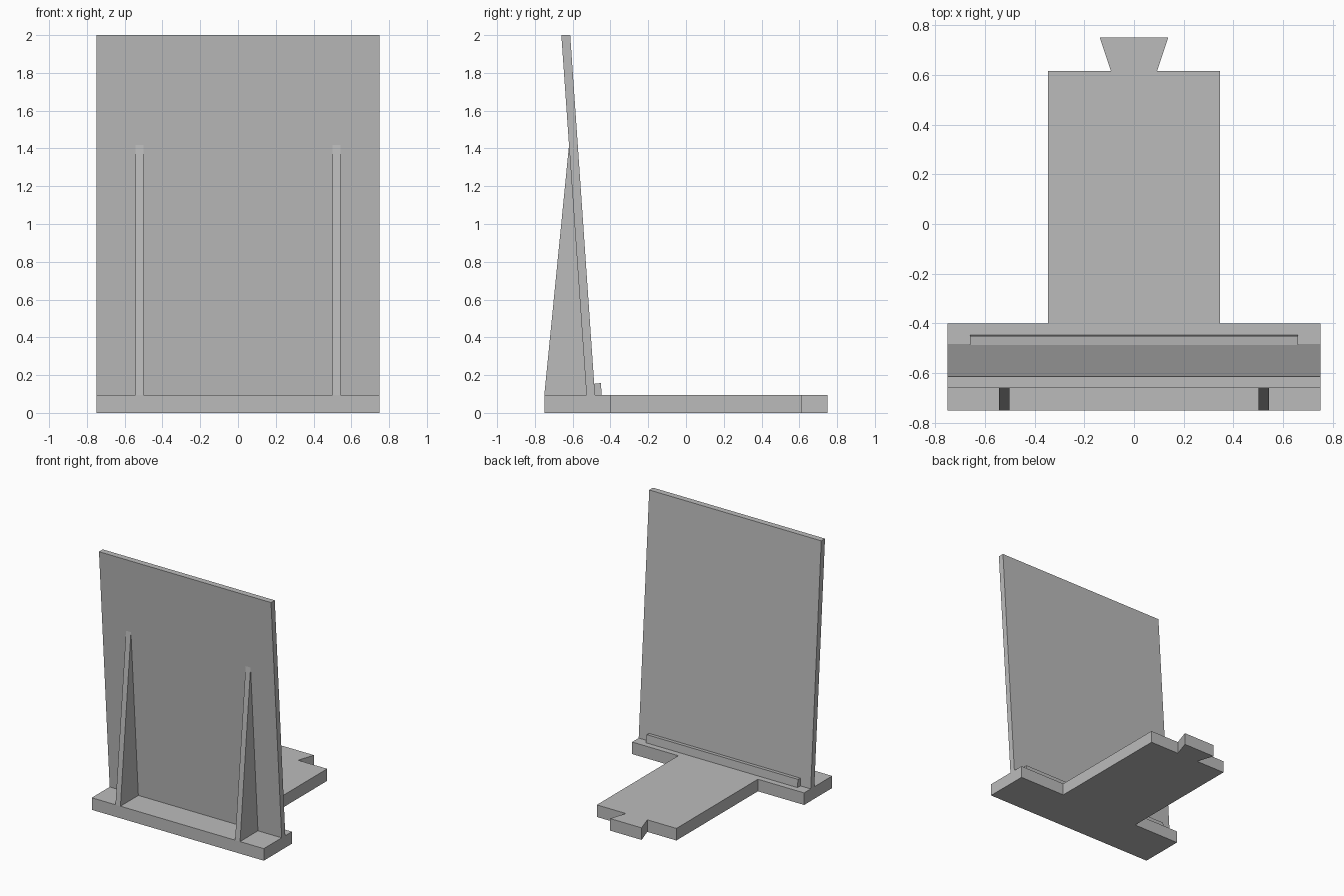
import bpy
import bmesh
from mathutils import Vector

cube = bpy.data.objects.get("Cube")
if cube:
    bpy.data.objects.remove(cube, do_unlink=True)

grey = bpy.data.materials.new("plain grey")
grey.use_nodes = True
colour = (0.50, 0.50, 0.50, 1)
grey.diffuse_color = colour
grey.node_tree.nodes["Principled BSDF"].inputs["Base Color"].default_value = colour

BASE_TOP = 0.095


def prism(name, outline, offset):
    """Extrude a closed 3D outline along an offset vector."""
    bm = bmesh.new()
    face = bm.faces.new([bm.verts.new(p) for p in outline])
    extruded = bmesh.ops.extrude_face_region(bm, geom=[face])["geom"]
    verts = [g for g in extruded if isinstance(g, bmesh.types.BMVert)]
    bmesh.ops.translate(bm, verts=verts, vec=Vector(offset))
    bmesh.ops.recalc_face_normals(bm, faces=bm.faces)
    mesh = bpy.data.meshes.new(name)
    bm.to_mesh(mesh)
    bm.free()
    mesh.materials.append(grey)
    obj = bpy.data.objects.new(name, mesh)
    bpy.context.collection.objects.link(obj)
    return obj


def side_prism(name, profile, x0, x1):
    """Extrude a (y, z) profile across the width."""
    return prism(name, [(x0, y, z) for y, z in profile], (x1 - x0, 0, 0))


# T-shaped base with a dovetail tab at the back
half = [(0.75, -0.75), (0.75, -0.40), (0.347, -0.40), (0.347, 0.615),
        (0.093, 0.615), (0.138, 0.75)]
plan = half + [(-x, y) for x, y in reversed(half)]
prism("base", [(x, y, 0) for x, y in plan], (0, 0, BASE_TOP))

# Leaning back panel
side_prism("back_panel", [(-0.527, BASE_TOP), (-0.482, BASE_TOP),
                          (-0.613, 2), (-0.66, 2)], -0.75, 0.75)

# Low lip that stops things sliding off the panel
side_prism("lip", [(-0.482, BASE_TOP), (-0.446, BASE_TOP),
                   (-0.451, 0.158), (-0.486, 0.154)], -0.66, 0.66)

# Tapered support ribs
for side, sign in (("left", 1), ("right", -1)):
    side_prism(side + "_rib", [(-0.75, BASE_TOP), (-0.527, BASE_TOP),
                               (-0.619, 1.42)], sign * 0.50, sign * 0.543)
